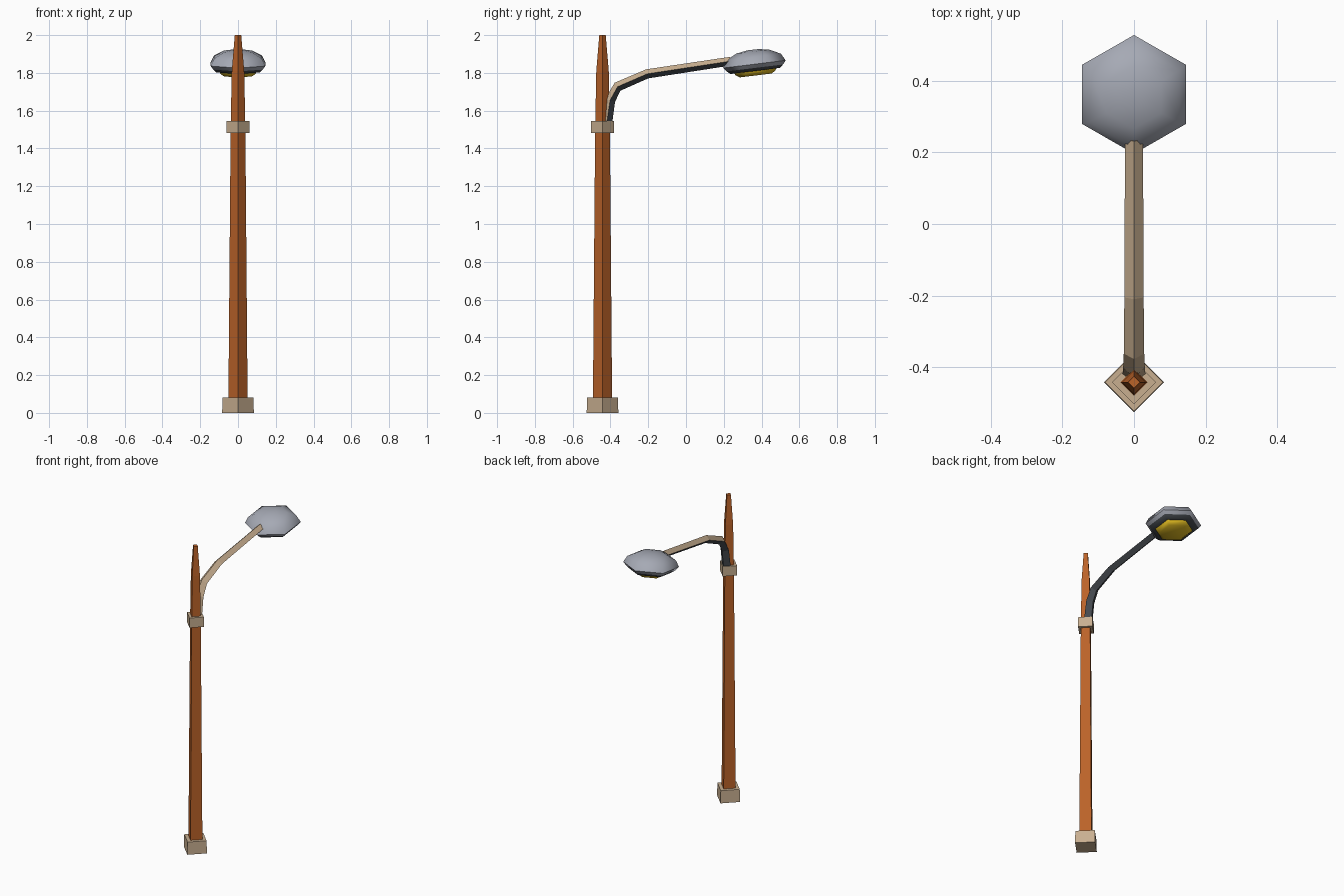
import bpy, bmesh, math
from mathutils import Vector, Matrix

if "Cube" in bpy.data.objects:
    bpy.data.objects.remove(bpy.data.objects["Cube"])


def mat(name, rgb):
    m = bpy.data.materials.new(name)
    m.diffuse_color = (*rgb, 1)
    m.use_nodes = True
    m.node_tree.nodes["Principled BSDF"].inputs["Base Color"].default_value = m.diffuse_color
    return m


RUST = mat("rust_orange", (0.50, 0.125, 0.022))
TAN = mat("tan", (0.58, 0.43, 0.28))
DARK = mat("dark_grey", (0.06, 0.068, 0.078))
GREY = mat("cool_grey", (0.38, 0.40, 0.46))
YELLOW = mat("lamp_yellow", (0.76, 0.50, 0.015))


def loft(name, rings, mats, rule=None, matrix=None):
    """Skin closed rings of points; rule(ring, side) picks the material."""
    bm = bmesh.new()
    loops = [[bm.verts.new(p) for p in r] for r in rings]
    n = len(loops[0])
    bm.faces.new(loops[0][::-1])
    bm.faces.new(loops[-1])
    for i in range(len(loops) - 1):
        for j in range(n):
            k = (j + 1) % n
            f = bm.faces.new((loops[i][j], loops[i][k],
                              loops[i + 1][k], loops[i + 1][j]))
            if rule:
                f.material_index = rule(i, j)
    bmesh.ops.recalc_face_normals(bm, faces=bm.faces)
    if matrix:
        bm.transform(matrix)
    me = bpy.data.meshes.new(name)
    bm.to_mesh(me)
    bm.free()
    for m in mats:
        me.materials.append(m)
    ob = bpy.data.objects.new(name, me)
    bpy.context.collection.objects.link(ob)
    return ob


def ring(r, z, n, y=0.0):
    return [(r * math.cos(math.pi / 2 + 2 * math.pi * k / n),
             y + r * math.sin(math.pi / 2 + 2 * math.pi * k / n), z)
            for k in range(n)]


def smooth(ob, angle):
    bpy.ops.object.select_all(action='DESELECT')
    ob.select_set(True)
    bpy.context.view_layer.objects.active = ob
    bpy.ops.object.shade_smooth_by_angle(angle=math.radians(angle))


PY = -0.442  # pole position


def post(name, profile, material):
    return loft(name, [ring(r, z, 4, PY) for r, z in profile], [material])


# Diamond-section pole, foot and collar
post("pole", [(0.051, 0.04), (0.039, 1.5), (0.033, 1.81), (0.017, 2.0)], RUST)
post("foot", [(0.084, 0.0), (0.081, 0.082)], TAN)
post("collar", [(0.061, 1.482), (0.061, 1.546)], TAN)

# Curved arm: tan upper faces, dark lower faces
path = [Vector((0, y, z)) for y, z in
        [(-0.422, 1.52), (-0.402, 1.655), (-0.362, 1.727),
         (-0.205, 1.795), (0.235, 1.862)]]
rings = []
for i, p in enumerate(path):
    t = (path[min(i + 1, len(path) - 1)] - path[max(i - 1, 0)]).normalized()
    up = Vector((1, 0, 0)).cross(t)
    w = 0.032 - 0.0017 * i
    h = 0.029 - 0.0015 * i
    side = Vector((w, 0, 0))
    rings.append([p + side, p + up * h, p - side, p - up * h])
loft("arm", rings, [TAN, DARK], lambda i, j: 0 if j < 2 else 1)

# Hexagonal lamp head, tilted along the arm
tilt = Matrix.Translation((0, 0.362, 1.846)) @ Matrix.Rotation(math.radians(7), 4, 'X')
shell = [(0.10, -0.036), (0.132, -0.036), (0.15, -0.02), (0.167, 0.0),
         (0.146, 0.038), (0.088, 0.067), (0.03, 0.077)]
head = loft("lamp_head", [ring(r, z, 6) for r, z in shell], [GREY, DARK],
            lambda i, j: 1 if i < 2 else 0, tilt)
head.data.polygons[0].material_index = 1
smooth(head, 60)

# Yellow lens under the head
lens = loft("lamp_lens", [ring(r, z, 6) for r, z in
                          [(0.085, -0.06), (0.108, -0.045), (0.112, -0.03)]],
            [YELLOW], None, tilt)
smooth(lens, 50)
